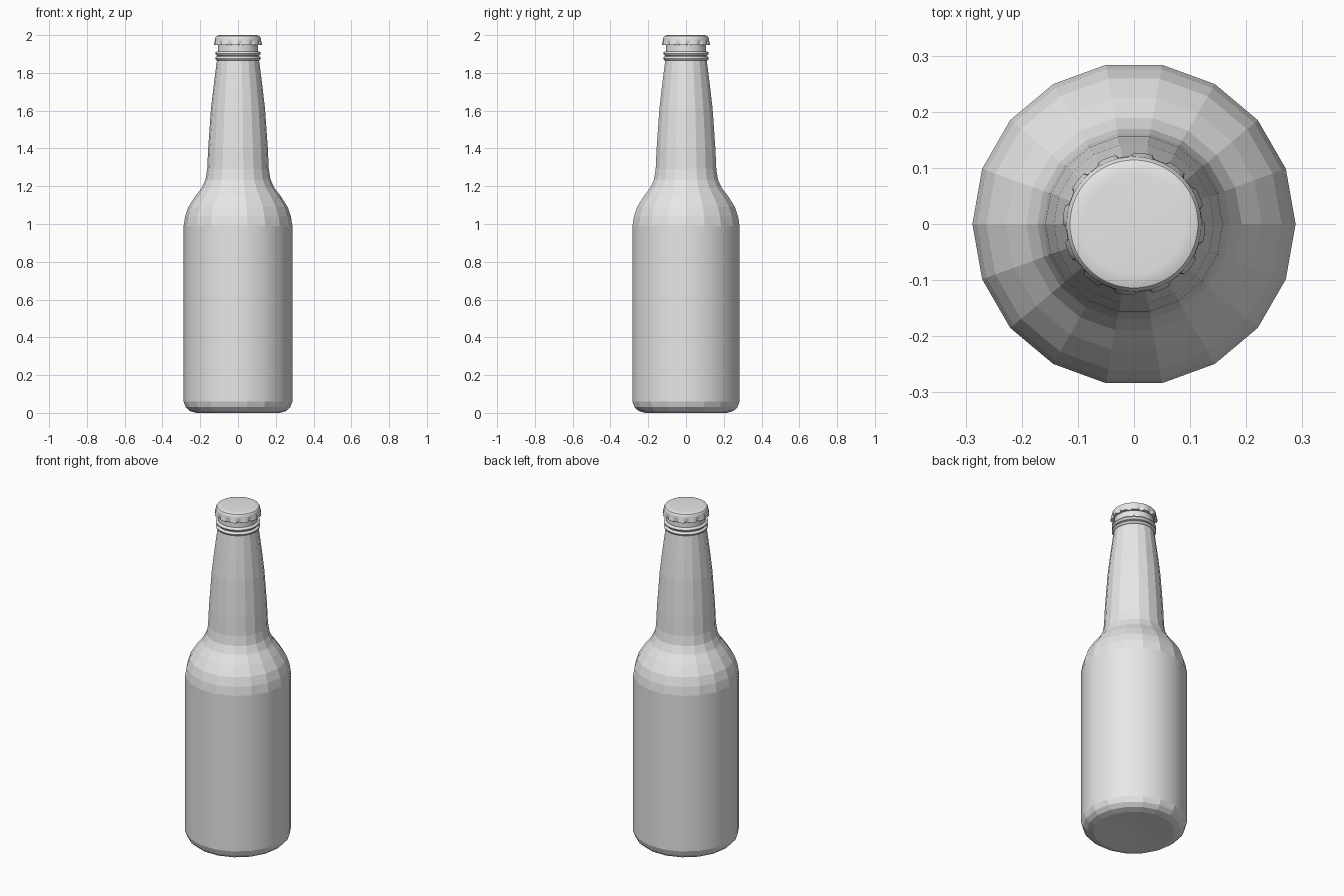
import bpy
import bmesh
from math import sin, cos, pi, radians

cube = bpy.data.objects.get("Cube")
if cube:
    bpy.data.objects.remove(cube, do_unlink=True)

grey = bpy.data.materials.new("plain_grey")
grey.use_nodes = True
colour = (0.8, 0.8, 0.8, 1)
grey.diffuse_color = colour
grey.node_tree.nodes["Principled BSDF"].inputs["Base Color"].default_value = colour


def lathe(name, profile, sides, smooth, start=0.0, flare=None):
    """Revolve (radius, height) points; a zero radius makes a closed pole.
    smooth(i) decides shading per band, flare(i, j) adds to the radius."""
    bm = bmesh.new()
    rings = []
    for i, (r, z) in enumerate(profile):
        if r == 0:
            rings.append([bm.verts.new((0, 0, z))] * sides)
            continue
        ring = []
        for j in range(sides):
            a = start + 2 * pi * j / sides
            rad = r + (flare(i, j) if flare else 0)
            ring.append(bm.verts.new((rad * cos(a), rad * sin(a), z)))
        rings.append(ring)
    for i in range(len(rings) - 1):
        low, high = rings[i], rings[i + 1]
        for j in range(sides):
            k = (j + 1) % sides
            corners = list(dict.fromkeys((low[j], low[k], high[k], high[j])))
            bm.faces.new(corners).smooth = smooth(i)
    bmesh.ops.recalc_face_normals(bm, faces=bm.faces)
    mesh = bpy.data.meshes.new(name)
    bm.to_mesh(mesh)
    bm.free()
    mesh.materials.append(grey)
    obj = bpy.data.objects.new(name, mesh)
    bpy.context.collection.objects.link(obj)
    return obj


# Bottle glass: shallow recessed base, rounded heel, body, shoulder, neck
bottle = [(0, 0.014), (0.09, 0.012), (0.2, 0.001), (0.22, 0), (0.255, 0.01),
          (0.277, 0.03), (0.288, 0.06), (0.288, 0.99),
          (0.28, 1.04), (0.263, 1.09), (0.228, 1.145), (0.192, 1.192),
          (0.172, 1.235), (0.163, 1.29), (0.158, 1.4), (0.143, 1.61),
          (0.128, 1.74), (0.111, 1.87)]
lathe("bottle_glass", bottle, 18, lambda i: i < 3 or i == 6)

# Mouth of the bottle below the cap
lathe("bottle_mouth", [(0.111, 1.865), (0.107, 1.9), (0.107, 1.96), (0, 1.96)],
      36, lambda i: i < 2)

# Screw thread rings
for n, height in enumerate((1.877, 1.903)):
    section = [(0.109 + 0.011 * cos(a), height + 0.011 * sin(a))
               for a in (2 * pi * s / 10 for s in range(11))]
    lathe(f"thread_ring_{n + 1}", section, 36, lambda i: True)


# Crown cap: rounded top and twelve flared tabs around the skirt
TABS, COLUMNS = 12, 6
FLARED_ROWS = {1: 0.012, 2: 0.006}


def tab_flare(i, j):
    return FLARED_ROWS.get(i, 0) if j % COLUMNS < 4 else 0


cap = [(0.105, 1.95), (0.115, 1.948), (0.118, 1.965), (0.121, 1.975),
       (0.12, 1.986), (0.114, 1.995), (0.103, 1.999), (0.09, 2.0), (0, 2.0)]
crown = lathe("crown_cap", cap, TABS * COLUMNS, lambda i: True,
              radians(15), tab_flare)

# Keep the tab edges crisp
bpy.ops.object.select_all(action="DESELECT")
crown.select_set(True)
bpy.context.view_layer.objects.active = crown
bpy.ops.object.shade_smooth_by_angle(angle=radians(35))
